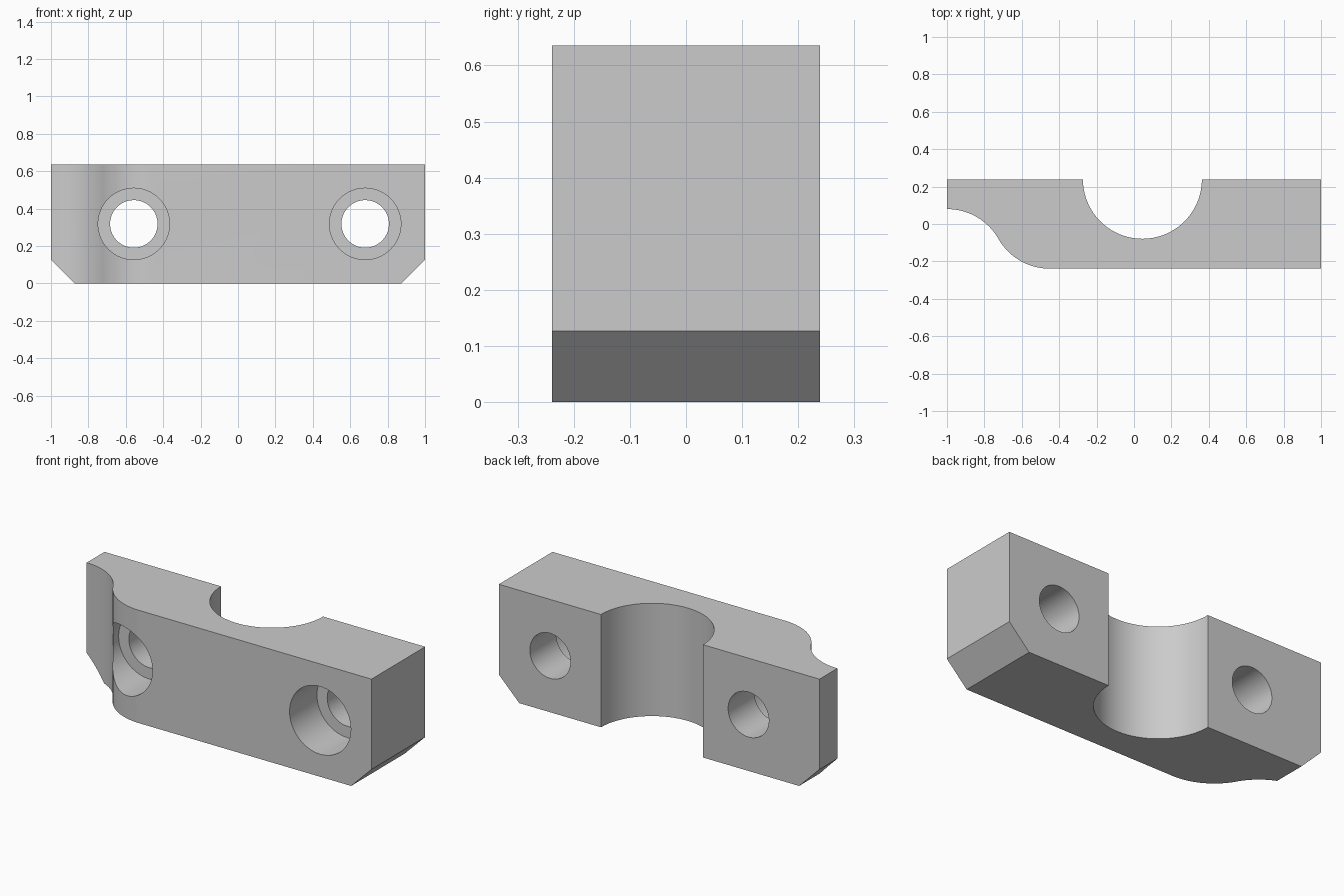
import bpy
import bmesh
from math import sin, cos, pi, radians
from mathutils import Matrix

cube = bpy.data.objects.get("Cube")
if cube:
    bpy.data.objects.remove(cube, do_unlink=True)

HALF_DEPTH = 0.239
HEIGHT = 0.636
CURVE_R = 0.318
CHAMFER = 0.127

grey = bpy.data.materials.new("plain grey")
grey.use_nodes = True
colour = (0.6, 0.6, 0.6, 1)
grey.diffuse_color = colour
grey.node_tree.nodes["Principled BSDF"].inputs["Base Color"].default_value = colour


def arc(cx, cy, r, start, end, steps):
    """Points on an arc, angles in degrees."""
    angles = [radians(start + (end - start) * i / steps) for i in range(steps + 1)]
    return [(cx + r * cos(a), cy + r * sin(a)) for a in angles]


def extrude(name, points, place, vector):
    """Solid from an outline; place turns (u, v) into a 3D point."""
    bm = bmesh.new()
    face = bm.faces.new([bm.verts.new(place(u, v)) for u, v in points])
    out = bmesh.ops.extrude_face_region(bm, geom=[face])
    verts = [g for g in out["geom"] if isinstance(g, bmesh.types.BMVert)]
    bmesh.ops.translate(bm, verts=verts, vec=vector)
    bmesh.ops.recalc_face_normals(bm, faces=bm.faces)
    mesh = bpy.data.meshes.new(name)
    bm.to_mesh(mesh)
    bm.free()
    mesh.materials.append(grey)
    obj = bpy.data.objects.new(name, mesh)
    bpy.context.collection.objects.link(obj)
    return obj


def cut(target, cutter):
    cutter.hide_render = True
    cutter.hide_set(True)
    mod = target.modifiers.new(cutter.name, "BOOLEAN")
    mod.operation = "DIFFERENCE"
    mod.solver = "EXACT"
    mod.object = cutter


# Plan outline: S-curved front corner and round notch in the back
bend = 2 * CURVE_R * sin(radians(60))
outline = arc(-1, HALF_DEPTH - 0.159 - CURVE_R, CURVE_R, 90, 30, 20)
outline += arc(-1 + bend, -HALF_DEPTH + CURVE_R, CURVE_R, 210, 270, 20)[1:]
outline += [(1, -HALF_DEPTH), (1, HALF_DEPTH)]
outline += arc(0.045, HALF_DEPTH, CURVE_R, 0, -180, 64)
outline += [(-1, HALF_DEPTH)]
block = extrude("clamp_block", outline, lambda u, v: (u, v, 0), (0, 0, HEIGHT))

# Bevelled lower ends
for side, name in ((-1, "right"), (1, "left")):
    wedge = [(side * (1 - 2 * CHAMFER), -CHAMFER), (side * (1 + CHAMFER), -CHAMFER),
             (side * (1 + CHAMFER), 2 * CHAMFER)]
    cut(block, extrude(name + "_bevel_cutter", wedge,
                       lambda u, v: (u, -0.5, v), (0, 1, 0)))

# Counterbored bolt holes
for x, name in ((-0.557, "right"), (0.68, "left")):
    for radius, end, part in ((0.127, 0.5, "bolt_hole"), (0.191, 0.005, "counterbore")):
        ring = arc(x, HEIGHT / 2, radius, 0, 360, 64)[:-1]
        cut(block, extrude(name + "_" + part + "_cutter", ring,
                           lambda u, v: (u, -0.5, v), (0, 0.5 + end, 0)))

# Smooth curved walls, crisp edges
bpy.context.view_layer.update()
depsgraph = bpy.context.evaluated_depsgraph_get()
block.data = bpy.data.meshes.new_from_object(block.evaluated_get(depsgraph))
block.modifiers.clear()
bpy.ops.object.select_all(action="DESELECT")
block.select_set(True)
bpy.context.view_layer.objects.active = block
bpy.ops.object.shade_smooth_by_angle(angle=radians(30))

# Cutters are no longer needed
for obj in list(bpy.data.objects):
    if obj.name.endswith("_cutter"):
        bpy.data.objects.remove(obj, do_unlink=True)
